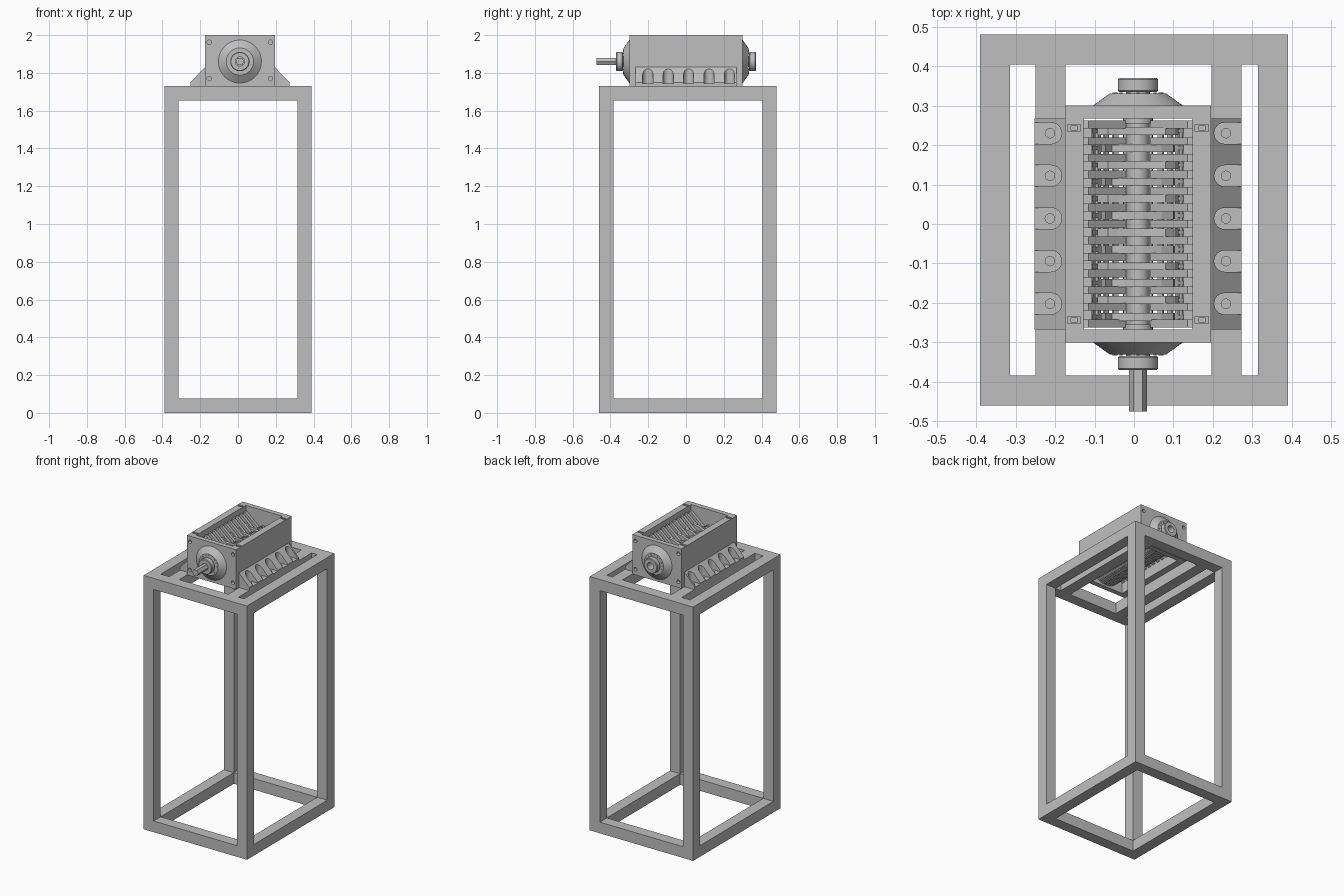
import bpy, bmesh
from math import pi, cos, sin, radians
from mathutils import Vector, Matrix

if "Cube" in bpy.data.objects:
    bpy.data.objects.remove(bpy.data.objects["Cube"], do_unlink=True)

STEEL = bpy.data.materials.new("steel grey")
STEEL.use_nodes = True
GREY = (0.52, 0.52, 0.52, 1)
STEEL.diffuse_color = GREY
STEEL.node_tree.nodes["Principled BSDF"].inputs["Base Color"].default_value = GREY

CX, CZ = 0.01, 1.86      # rotor axis
BASE, TOP = 1.73, 2.0    # housing bottom and top
HALF_W, HALF_L = 0.185, 0.30


def box(bm, lo, hi):
    lo, hi = Vector(lo), Vector(hi)
    m = Matrix.Translation((lo + hi) / 2) @ Matrix.Diagonal((hi - lo).to_4d())
    bmesh.ops.create_cube(bm, size=1, matrix=m)


def prism(bm, pts, axis, lo, hi):
    """Extrude a 2D outline along an axis: (x, z) along y, or (x, y) along z."""
    def place(a, b, d):
        return (a, d, b) if axis == "y" else (a, b, d)
    face = bm.faces.new([bm.verts.new(place(a, b, lo)) for a, b in pts])
    ext = bmesh.ops.extrude_face_region(bm, geom=[face])
    shift = Vector(place(0, 0, hi - lo))
    for v in ext["geom"]:
        if isinstance(v, bmesh.types.BMVert):
            v.co += shift


def circle(x, z, r, n=24, start=0.0):
    return [(x + r * cos(start + 2 * pi * i / n), z + r * sin(start + 2 * pi * i / n))
            for i in range(n)]


def finish(name, bm, smooth=False):
    bmesh.ops.recalc_face_normals(bm, faces=bm.faces[:])
    me = bpy.data.meshes.new(name)
    bm.to_mesh(me)
    bm.free()
    me.materials.append(STEEL)
    ob = bpy.data.objects.new(name, me)
    bpy.context.collection.objects.link(ob)
    bpy.ops.object.select_all(action="DESELECT")
    ob.select_set(True)
    bpy.context.view_layer.objects.active = ob
    if smooth:
        bpy.ops.object.shade_smooth_by_angle(angle=radians(30))
    return ob


def cut(ob, cutter_bm):
    cutter = finish("cutter", cutter_bm)
    cutter.hide_render = True
    bpy.context.view_layer.objects.active = ob
    mod = ob.modifiers.new("cut", "BOOLEAN")
    mod.operation, mod.solver, mod.object = "DIFFERENCE", "EXACT", cutter
    bpy.ops.object.modifier_apply(modifier=mod.name)
    bpy.data.objects.remove(cutter, do_unlink=True)


# Stand: four posts, top and bottom rings
X, Y0, Y1, T = 0.39, -0.46, 0.48, 0.076
bm = bmesh.new()
for x in (-X, X - T):
    for y in (Y0, Y1 - T):
        box(bm, (x, y, T), (x + T, y + T, BASE - T))
for z in (0, BASE - T):
    for x in (-X, X - T):
        box(bm, (x, Y0 + T, z), (x + T, Y1 - T, z + T))
    for y in (Y0, Y1 - T):
        box(bm, (-X, y, z), (X, y + T, z + T))
finish("stand_frame", bm)

# Rails carrying the housing
bm = bmesh.new()
for x in (-0.25, 0.196):
    box(bm, (x, Y0 + T, BASE - T), (x + T, Y1 - T, BASE))
finish("support_rails", bm)

# Housing: four walls with bolt holes and nut pockets
bm = bmesh.new()
box(bm, (CX - HALF_W, -HALF_L, BASE), (CX + HALF_W, HALF_L, TOP))
housing = finish("housing", bm)
bm = bmesh.new()
box(bm, (CX - 0.138, -0.267, BASE - 0.1), (CX + 0.138, 0.267, TOP + 0.1))
cut(housing, bm)
bm = bmesh.new()
for s in (-1, 1):
    for e in (-1, 1):
        for z in (1.77, 1.962):
            lo, hi = sorted((e * 0.28, e * 0.32))
            prism(bm, circle(CX + s * 0.162, z, 0.012, 16), "y", lo, hi)
        x, y = CX + s * 0.162, e * 0.243
        box(bm, (x - 0.017, y - 0.009, TOP - 0.04), (x + 0.017, y + 0.009, TOP + 0.02))
cut(housing, bm)

# Nuts inside the top pockets
bm = bmesh.new()
for s in (-1, 1):
    for e in (-1, 1):
        x, y = CX + s * 0.162, e * 0.243
        box(bm, (x - 0.009, y - 0.006, TOP - 0.04), (x + 0.009, y + 0.006, TOP - 0.006))
finish("housing_nuts", bm)

# Side brackets: sloped wedges with rounded bolt pockets
for s, name in ((-1, "right_bracket"), (1, "left_bracket")):
    bm = bmesh.new()
    inner, outer = CX + s * HALF_W, CX + s * 0.262
    prism(bm, [(inner, BASE), (outer, BASE), (outer, 1.75), (inner, 1.83)],
          "y", -0.267, 0.267)
    bracket = finish(name, bm)
    pockets, holes = bmesh.new(), bmesh.new()
    for i in range(5):
        y = 0.23 - 0.108 * i
        x = CX + s * 0.22
        arc = [(x - s * 0.027 * sin(pi * k / 12), y + 0.027 * cos(pi * k / 12))
               for k in range(13)]
        far = x + s * 0.1
        prism(pockets, arc + [(far, y - 0.027), (far, y + 0.027)], "z", 1.745, 1.9)
        prism(holes, circle(x + s * 0.003, y, 0.012, 16), "z", 1.735, 1.8)
    cut(bracket, pockets)
    cut(bracket, holes)

# Bearings: tapered flange and collar, turned about the rotor axis
PROFILE = [(0.114, 0.30), (0.072, 0.33), (0.03, 0.33), (0.03, 0.334), (0.047, 0.334),
           (0.051, 0.338), (0.051, 0.366), (0.047, 0.37), (0.024, 0.37), (0.024, 0.30)]
for e, name in ((-1, "front_bearing"), (1, "back_bearing")):
    bm = bmesh.new()
    rings = []
    for k in range(40):
        a = 2 * pi * k / 40
        rings.append([bm.verts.new((CX + r * cos(a), e * y, CZ + r * sin(a)))
                      for r, y in PROFILE])
    n = len(PROFILE)
    for k in range(40):
        a, b = rings[k], rings[(k + 1) % 40]
        for j in range(n):
            bm.faces.new((a[j], a[(j + 1) % n], b[(j + 1) % n], b[j]))
    finish(name, bm, True)
    # Small screws around the flange face
    bm = bmesh.new()
    for k in range(16):
        a = 2 * pi * k / 16
        lo, hi = sorted((e * 0.328, e * 0.333))
        prism(bm, circle(CX + 0.061 * cos(a), CZ + 0.061 * sin(a), 0.004, 8), "y", lo, hi)
    finish(name + "_screws", bm)

# Hexagonal drive shaft and rotor core
bm = bmesh.new()
prism(bm, circle(CX, CZ, 0.0225, 6), "y", -0.475, -0.25)
finish("drive_shaft", bm)
bm = bmesh.new()
prism(bm, circle(CX, CZ, 0.029, 24), "y", -0.267, 0.267)
for e in (-1, 1):
    lo, hi = sorted((e * 0.255, e * 0.267))
    prism(bm, circle(CX, CZ, 0.038, 24), "y", lo, hi)
finish("rotor_shaft", bm, True)

# Two-armed hooked blades, alternating in angle
PITCH, THICK = 0.0428, 0.02
ARM = [(0.0, 0.036), (0.05, 0.038), (0.085, 0.03), (0.1, 0.0), (0.098, -0.03),
       (0.075, -0.014), (0.045, -0.024)]
bm = bmesh.new()
for i in range(12):
    y = (i - 5.5) * PITCH
    turn = radians(20 if i % 2 else -20)
    outline = [(s * a, s * b) for s in (1, -1) for a, b in ARM]
    pts = [(CX + a * cos(turn) - b * sin(turn), CZ + a * sin(turn) + b * cos(turn))
           for a, b in outline]
    prism(bm, pts, "y", y - THICK / 2, y + THICK / 2)
finish("rotor_blades", bm)

# Fixed comb fingers sloping from the walls to the shaft
bm = bmesh.new()
for s in (-1, 1):
    for i in range(13):
        y = (i - 6) * PITCH * 0.98
        pts = [(0.139, 1.965), (0.125, 1.965), (0.032, 1.885), (0.032, 1.845), (0.139, 1.80)]
        prism(bm, [(CX + s * a, z) for a, z in pts], "y", y - THICK / 2, y + THICK / 2)
finish("comb_fingers", bm)

# Curved perforated screen under the rotor
bm = bmesh.new()
COLS, ROWS, R = 25, 49, 0.122
grid = [[bm.verts.new((CX + R * cos(pi + pi * c / COLS), -0.262 + 0.524 * r / ROWS,
                       CZ + R * sin(pi + pi * c / COLS))) for c in range(COLS + 1)]
        for r in range(ROWS + 1)]
for r in range(ROWS):
    for c in range(COLS):
        if not (r % 2 and c % 2):
            bm.faces.new((grid[r][c], grid[r][c + 1], grid[r + 1][c + 1], grid[r + 1][c]))
screen = finish("perforated_screen", bm)
screen.modifiers.new("thickness", "SOLIDIFY").thickness = 0.006

# Ledges joining the screen to the side walls
bm = bmesh.new()
for s in (-1, 1):
    lo, hi = sorted((CX + s * 0.118, CX + s * 0.139))
    box(bm, (lo, -0.262, CZ - 0.012), (hi, 0.262, CZ))
finish("screen_ledges", bm)
